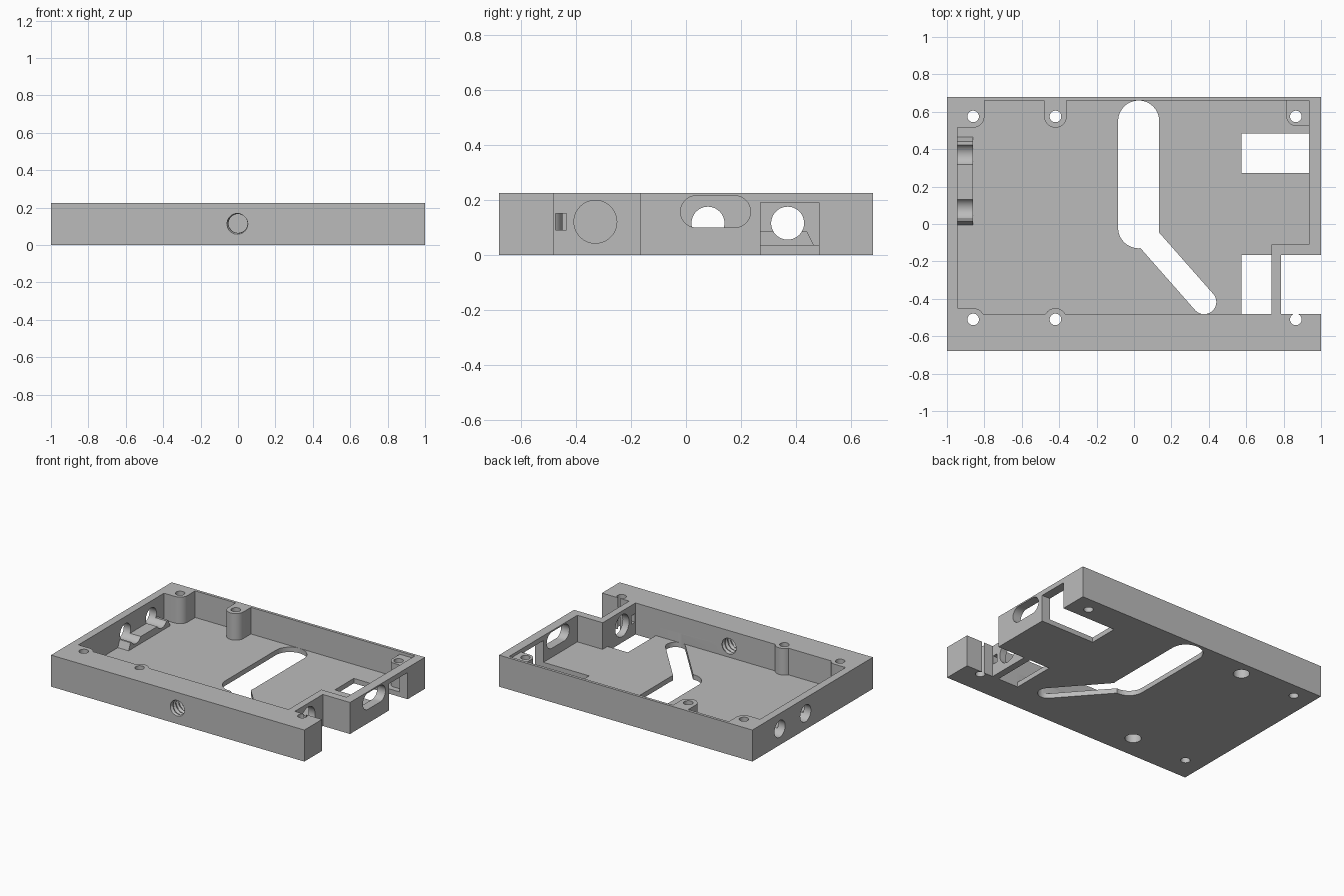
import bpy
import bmesh
import math

cube = bpy.data.objects.get("Cube")
if cube:
    bpy.data.objects.remove(cube, do_unlink=True)

grey = bpy.data.materials.new("plain grey")
grey.use_nodes = True
COLOUR = (0.5, 0.5, 0.5, 1)
grey.diffuse_color = COLOUR
grey.node_tree.nodes["Principled BSDF"].inputs["Base Color"].default_value = COLOUR


def make(name, bm):
    bmesh.ops.recalc_face_normals(bm, faces=bm.faces)
    mesh = bpy.data.meshes.new(name)
    bm.to_mesh(mesh)
    bm.free()
    mesh.materials.append(grey)
    ob = bpy.data.objects.new(name, mesh)
    bpy.context.collection.objects.link(ob)
    return ob


def prism(name, points, lo, hi, axis="z"):
    """Extrude an outline along z (outline in x, y) or x (outline in y, z)."""
    bm = bmesh.new()
    rings = []
    for w in (lo, hi):
        rings.append([bm.verts.new((u, v, w) if axis == "z" else (w, u, v)) for u, v in points])
    bm.faces.new(rings[0])
    bm.faces.new(rings[1])
    n = len(points)
    for i in range(n):
        j = (i + 1) % n
        bm.faces.new((rings[0][i], rings[0][j], rings[1][j], rings[1][i]))
    return make(name, bm)


def rect(u0, u1, v0, v1):
    return [(u0, v0), (u1, v0), (u1, v1), (u0, v1)]


def circle(u, v, r, n=48):
    return [(u + r * math.cos(math.tau * i / n), v + r * math.sin(math.tau * i / n)) for i in range(n)]


def capsule(a, b, r, n=24):
    """Round-ended slot outline from a to b."""
    heading = math.atan2(b[1] - a[1], b[0] - a[0])
    points = []
    for centre, start in ((b, heading - math.pi / 2), (a, heading + math.pi / 2)):
        for i in range(n + 1):
            t = start + math.pi * i / n
            points.append((centre[0] + r * math.cos(t), centre[1] + r * math.sin(t)))
    return points


def rounded_boss(x, y, r, sx, sy, reach=0.15):
    """Corner boss running outward to sx, sy with its inward corner rounded."""
    arc = [(x - sx * r * math.cos(math.pi / 2 * i / 12), y - sy * r * math.sin(math.pi / 2 * i / 12))
           for i in range(13)]
    return arc + [(x + sx * reach, y - sy * r), (x + sx * reach, y + sy * reach), (x - sx * r, y + sy * reach)]


def boolean(target, tool, operation="DIFFERENCE"):
    mod = target.modifiers.new("cut", "BOOLEAN")
    mod.object = tool
    mod.operation = operation
    mod.solver = "EXACT"
    bpy.context.view_layer.objects.active = target
    bpy.ops.object.modifier_apply(modifier=mod.name)
    bpy.data.objects.remove(tool, do_unlink=True)


FLOOR, TOP = 0.035, 0.225
BACK_Y, FRONT_Y = 0.575, -0.51
LEFT_X, MID_X, RIGHT_X = -0.86, -0.42, 0.865

# Tray block and the hollow inside it
body = prism("tray_body", rect(-1, 1, -0.68, 0.68), 0, TOP)
hollow = prism("hollow", [(-0.945, -0.48), (0.735, -0.48), (0.735, -0.11), (0.935, -0.11),
                          (0.935, 0.66), (-0.945, 0.66)], FLOOR, 0.3)

# Screw bosses left standing in the hollow
bosses = [
    (rounded_boss(LEFT_X, BACK_Y, 0.06, -1, 1), 0.4),
    (rounded_boss(LEFT_X, FRONT_Y, 0.06, -1, -1), 0.4),
    (rounded_boss(RIGHT_X, BACK_Y, 0.05, 1, 1), 0.205),
    (capsule((MID_X, BACK_Y), (MID_X, 0.8), 0.06), 0.4),
    (circle(MID_X, FRONT_Y, 0.06), 0.4),
]
for outline, height in bosses:
    boolean(hollow, prism("boss", outline, -0.1, height))

# Cable cradle left standing against the side wall
cradle = [(-0.005, 0), (-0.005, FLOOR), (0.015, 0.085), (0.44, 0.085), (0.465, FLOOR), (0.465, 0)]
boolean(hollow, prism("cradle", cradle, -1.05, -0.86, "x"))
boolean(body, hollow)

# Corner notch, floor openings and side window
cutters = [
    prism("notch", rect(0.785, 1.1, -0.48, -0.165), -0.1, 0.4),
    prism("floor_opening", rect(0.575, 0.735, -0.48, -0.165), -0.1, 0.1),
    prism("window", rect(0.575, 1.1, 0.272, 0.485), -0.1, 0.19),
    prism("long_slot", capsule((0.025, -0.02), (0.025, 0.55), 0.11), -0.1, 0.1),
    prism("angled_slot", capsule((0.025, -0.02), (0.375, -0.417), 0.065), -0.1, 0.1),
]

# Side wall holes
for y in (0.08, 0.37):
    cutters.append(prism("cable_hole", circle(y, 0.115, 0.06), -1.1, -0.8, "x"))
cutters.append(prism("side_slot", capsule((0.038, 0.157), (0.177, 0.157), 0.058), 0.85, 1.1, "x"))
cutters.append(prism("notch_hole", circle(-0.33, 0.12, 0.078), 0.7, 0.85, "x"))
cutters.append(prism("notch_slot", rect(-0.475, -0.435, 0.09, 0.15), 0.7, 0.85, "x"))

# Screw holes, with counterbores under the middle pair
for x in (LEFT_X, MID_X, RIGHT_X):
    for y in (BACK_Y, FRONT_Y):
        cutters.append(prism("screw_hole", circle(x, y, 0.031, 32), -0.1, 0.4))
        if x == MID_X:
            cutters.append(prism("counterbore", circle(x, y, 0.053), -0.1, 0.1))


# Threaded hole through the front wall
def thread(y0, y1, steps=40, n=40, pitch=0.033):
    bm = bmesh.new()
    rings = []
    for s in range(steps + 1):
        y = y0 + (y1 - y0) * s / steps
        ring = []
        for i in range(n):
            phase = (y / pitch + i / n) % 1
            r = 0.05 + 0.011 * abs(2 * phase - 1)
            t = math.tau * i / n
            ring.append(bm.verts.new((r * math.cos(t), y, 0.115 + r * math.sin(t))))
        rings.append(ring)
    for a, b in zip(rings, rings[1:]):
        for i in range(n):
            j = (i + 1) % n
            bm.faces.new((a[i], a[j], b[j]))
            bm.faces.new((a[i], b[j], b[i]))
    bm.faces.new(rings[0])
    bm.faces.new(rings[-1])
    return make("thread", bm)


cutters.append(thread(-0.705, -0.455))

for tool in cutters:
    boolean(body, tool)

bpy.ops.object.select_all(action="DESELECT")
body.select_set(True)
bpy.context.view_layer.objects.active = body
bpy.ops.object.shade_smooth_by_angle(angle=math.radians(25))
